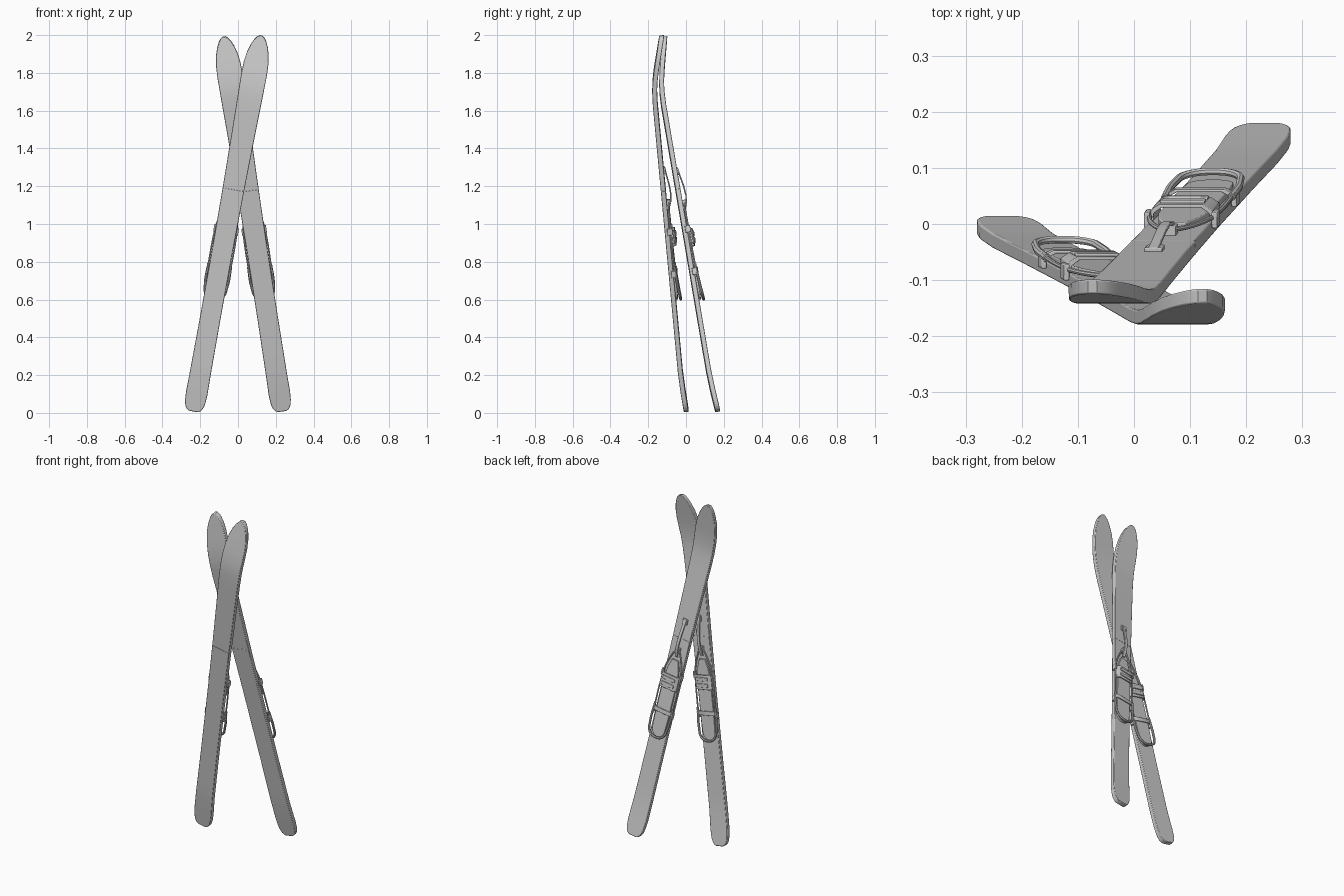
import bpy, bmesh, math
from mathutils import Matrix, Vector

if "Cube" in bpy.data.objects:
    bpy.data.objects.remove(bpy.data.objects["Cube"])

# Local ski frame: x = across, y = out of the top face, z = along the ski (tail to tip)
TOP = 0.013


def interp(table, s):
    for (a, va), (b, vb) in zip(table, table[1:]):
        if s <= b:
            return va + (vb - va) * (s - a) / (b - a)
    return table[-1][1]


def finish(name, bm, M, bevel=0.0):
    bmesh.ops.recalc_face_normals(bm, faces=bm.faces)
    me = bpy.data.meshes.new(name)
    bm.to_mesh(me)
    bm.free()
    ob = bpy.data.objects.new(name, me)
    bpy.context.collection.objects.link(ob)
    ob.matrix_world = M
    if bevel:
        m = ob.modifiers.new("bevel", 'BEVEL')
        m.width = bevel
        m.segments = 2
        m.limit_method = 'ANGLE'
        m.angle_limit = math.radians(50)
    smooth(ob)
    return ob


def smooth(ob):
    bpy.ops.object.select_all(action='DESELECT')
    ob.select_set(True)
    bpy.context.view_layer.objects.active = ob
    bpy.ops.object.shade_smooth_by_angle(angle=math.radians(35))


def extrude(name, loop, vec, M, bevel=0.0):
    """Closed planar loop of 3D points swept along vec."""
    bm = bmesh.new()
    f = bm.faces.new([bm.verts.new(p) for p in loop])
    r = bmesh.ops.extrude_face_region(bm, geom=[f])
    vs = [g for g in r['geom'] if isinstance(g, bmesh.types.BMVert)]
    bmesh.ops.translate(bm, verts=vs, vec=vec)
    return finish(name, bm, M, bevel)


def box(name, x, y0, y1, s0, s1, M, cx=0.0, bevel=0.002):
    loop = [(cx - x, y0, s0), (cx + x, y0, s0), (cx + x, y0, s1), (cx - x, y0, s1)]
    return extrude(name, loop, (0, y1 - y0, 0), M, bevel)


def arch(name, half, h, t, s0, s1, M):
    """Strap with a bent trapezoid section crossing the binding."""
    outer = [(-half, TOP), (-half, h * 0.75), (-half * 0.72, h),
             (half * 0.72, h), (half, h * 0.75), (half, TOP)]
    inner = [(x * (half - t) / half, max(TOP, y - t) if y > TOP else TOP) for x, y in reversed(outer)]
    return extrude(name, [(x, y, s0) for x, y in outer + inner], (0, 0, s1 - s0), M, 0.0015)


def tube(name, pts, r, M, cyclic=False):
    cu = bpy.data.curves.new(name, 'CURVE')
    cu.dimensions = '3D'
    cu.bevel_depth = r
    cu.bevel_resolution = 2
    cu.resolution_u = 5
    cu.use_fill_caps = True
    sp = cu.splines.new('BEZIER')
    sp.bezier_points.add(len(pts) - 1)
    for b, p in zip(sp.bezier_points, pts):
        b.co = p
        b.handle_left_type = b.handle_right_type = 'AUTO'
    sp.use_cyclic_u = cyclic
    ob = bpy.data.objects.new(name, cu)
    bpy.context.collection.objects.link(ob)
    ob.matrix_world = M
    bpy.ops.object.select_all(action='DESELECT')
    ob.select_set(True)
    bpy.context.view_layer.objects.active = ob
    bpy.ops.object.convert(target='MESH')
    smooth(bpy.context.view_layer.objects.active)


# Half width and bend of the ski along its length
WIDTH = [(0, .022), (.006, .034), (.018, .044), (.035, .051), (.06, .055), (.1, .0575), (.2, .056),
         (.5, .0545), (.9, .055), (1.2, .0575), (1.5, .062), (1.7, .066), (1.82, .068), (1.88, .0655),
         (1.93, .058), (1.97, .046), (2.0, .032), (2.015, .021), (2.025, .008)]
BEND = [(0, .012), (.12, .004), (.22, 0), (1.66, 0), (1.73, .003), (1.78, .009), (1.84, .021),
        (1.9, .036), (2.025, .068)]


def ski(name, M):
    stations = sorted({s for s, _ in WIDTH + BEND} | {i * 0.1 for i in range(3, 17)})
    bm = bmesh.new()
    rings = []
    for s in stations:
        w, n = interp(WIDTH, s), interp(BEND, s)
        rings.append([bm.verts.new((x, n + y, s)) for x, y in
                      ((-w, -TOP), (w, -TOP), (w, TOP), (-w, TOP))])
    for a, b in zip(rings, rings[1:]):
        for i in range(4):
            j = (i + 1) % 4
            bm.faces.new((a[i], a[j], b[j], b[i]))
    bm.faces.new(rings[0])
    bm.faces.new(rings[-1])
    finish(name, bm, M, 0.003)


def binding(side, M):
    # sole plate with round heel and tapered toe
    half = [(.042, .65), (.045, .72), (.045, .96), (.036, 1.02), (.02, 1.07)]
    heel = [(.042 * math.cos(a), .65 - .045 * math.sin(a))
            for a in (math.pi * i / 12 for i in range(1, 12))]
    outline = heel + [(-x, s) for x, s in half] + [(x, s) for x, s in reversed(half)]
    extrude(side + "_sole_plate", [(x, TOP - .001, s) for x, s in outline], (0, .012, 0), M, 0.002)
    # heel loop around the boot and the cable running to the lever
    path = [(.06, .022, .79), (.059, .03, .68), (.043, .036, .622), (0, .038, .605)]
    tube(side + "_heel_loop", path + [(-x, y, s) for x, y, s in reversed(path[:-1])], .007, M)
    for k in (-1, 1):
        tube(side + "_cable", [(k * .06, .022, .78), (k * .06, .02, .92), (k * .054, .02, 1.01),
                               (k * .03, .02, 1.09), (k * .009, .022, 1.135)], .0045, M)
        # side cable guides
        for s in (.75, .98):
            box(side + "_cable_guide", .005, TOP - .012, .03, s - .018, s + .018, M, cx=k * .061)
    # straps over the boot
    arch(side + "_rear_strap", .061, .034, .005, .75, .775, M)
    arch(side + "_toe_strap", .056, .042, .006, .90, .985, M)
    box(side + "_toe_ridge", .04, .04, .047, .915, .935, M)
    box(side + "_toe_ridge", .04, .04, .047, .95, .97, M)
    # front tension lever, a bent flat bar between two blocks
    up = [(1.09, .022), (1.13, .036), (1.17, .041), (1.22, .037), (1.27, .028), (1.32, .02)]
    prof = up + [(s, n - .007) for s, n in reversed(up)]
    extrude(side + "_lever", [(-.009, n, s) for s, n in prof], (.018, 0, 0), M, 0.0015)
    box(side + "_lever_hinge", .014, TOP - .002, .03, 1.115, 1.145, M)
    box(side + "_lever_base", .016, TOP - .002, .02, 1.285, 1.32, M)


# Two crossed skis: tail position, slope towards the front, sideways slope
for side, pos, pitch, lean in (("left", (-.236, -.010, .007), .092, .178),
                               ("right", (.234, .156, .007), .166, -.154)):
    M = (Matrix.Translation(Vector(pos)) @ Matrix.Rotation(lean, 4, 'Y')
         @ Matrix.Rotation(pitch, 4, 'X'))
    ski(side + "_ski", M)
    binding(side, M)
